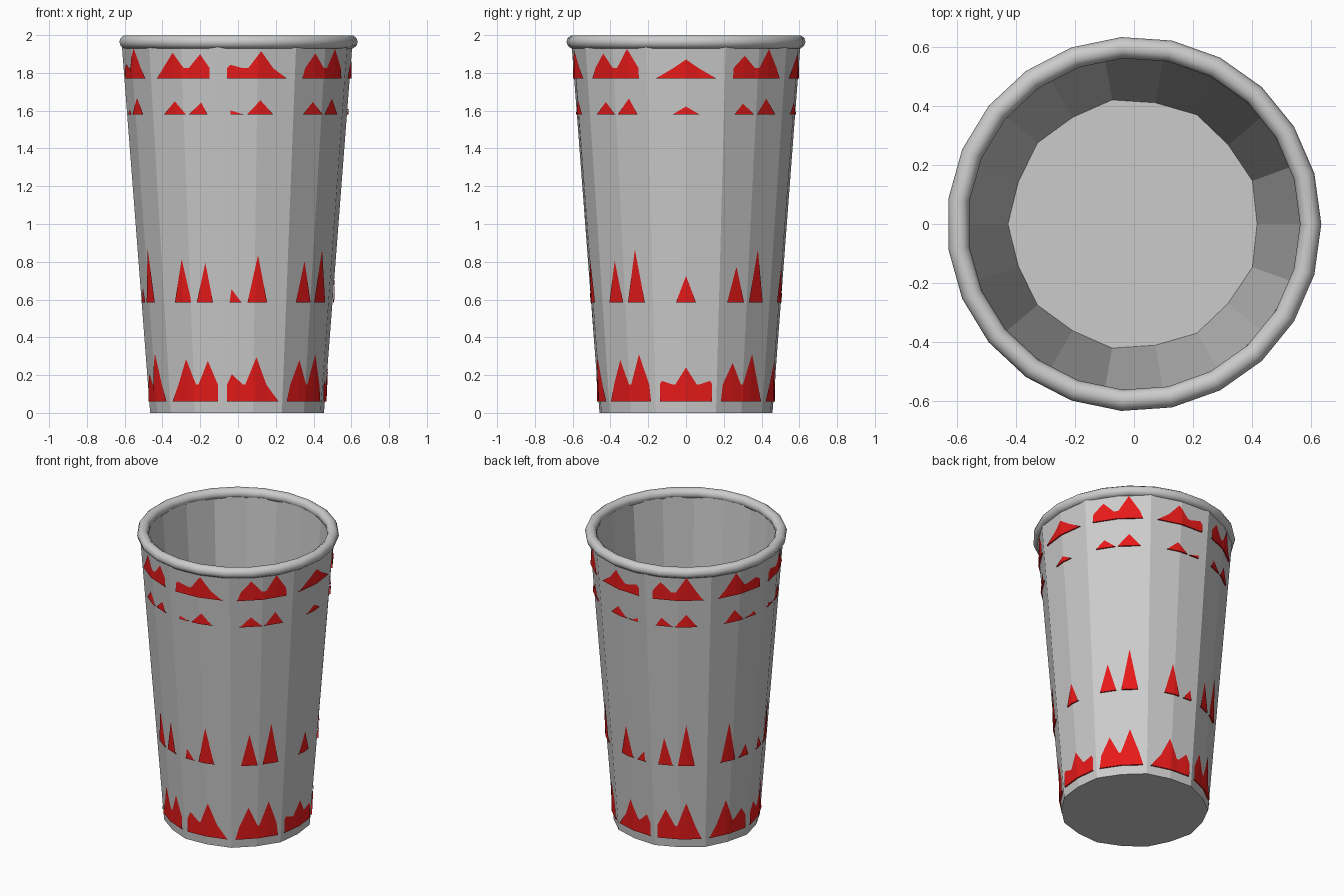
import bpy, bmesh, math

if "Cube" in bpy.data.objects:
    bpy.data.objects.remove(bpy.data.objects["Cube"])

SIDES, STEP = 18, math.radians(20)
PANEL, STRIPE = 40.0, 360 / 23


def new_object(name, bm, material=None):
    bmesh.ops.recalc_face_normals(bm, faces=bm.faces)
    mesh = bpy.data.meshes.new(name)
    bm.to_mesh(mesh)
    bm.free()
    obj = bpy.data.objects.new(name, mesh)
    bpy.context.collection.objects.link(obj)
    if material:
        mesh.materials.append(material)
    return obj


def corner(i, z):
    # odd corners are the panel seams and stand slightly proud
    r = (0.465 if i % 2 else 0.455) + 0.077 * z
    return r * math.cos(i * STEP), r * math.sin(i * STEP)


def on_wall(deg, z, lift):
    # point on the flat wall facet at this angle, pushed outwards
    a = math.radians(deg)
    i = math.floor(a / STEP + 1e-6)
    (x0, y0), (x1, y1) = corner(i, z), corner(i + 1, z)
    r = (x0 * y1 - x1 * y0) / (math.cos(a) * (y1 - y0) - math.sin(a) * (x1 - x0))
    r += lift
    return r * math.cos(a), r * math.sin(a), z


def bridge(bm, a, b):
    n = len(a)
    for i in range(n):
        bm.faces.new((a[i], a[(i + 1) % n], b[(i + 1) % n], b[i]))


# Cup body: faceted outer wall, inner wall, floor and base
bm = bmesh.new()
rings = []
for z, thick in ((0, 0), (1.95, 0), (1.95, 0.04), (0.02, 0.04)):
    ring = []
    for i in range(SIDES):
        x, y = corner(i, z)
        s = 1 - thick / math.hypot(x, y)
        ring.append(bm.verts.new((x * s, y * s, z)))
    rings.append(ring)
for a, b in zip(rings, rings[1:]):
    bridge(bm, a, b)
bm.faces.new(rings[0])
bm.faces.new(rings[-1])
new_object("cup_body", bm)

# Rolled rim
bpy.ops.mesh.primitive_torus_add(major_segments=23, minor_segments=10,
                                 major_radius=0.598, minor_radius=0.036,
                                 location=(0, 0, 1.964))
rim = bpy.context.object
rim.name = "rolled_rim"
bpy.ops.object.shade_smooth_by_angle(angle=math.radians(50))

# Red zigzag bands: peak heights by stripe number, front half and back half
red = bpy.data.materials.new("red")
red.diffuse_color = (0.8, 0.01, 0.01, 1)
red.use_nodes = True
red.node_tree.nodes["Principled BSDF"].inputs["Base Color"].default_value = red.diffuse_color
FRONT = [.14, 0, .28, .22, 0, .25, .07, .21, .23, 0, .29, .08]
BACK = [.14, 0, .19, .28, 0, .21, .07, .19, .29, 0, .27, .08]


def zigzag_band(name, base, scale, rise, valley, width, reach):
    bm = bmesh.new()
    for p in range(9):
        mid = p * PANEL
        cols = [(-reach, 0.0)]
        for k in range(-11, 12):
            off = (k * STRIPE - mid + 180) % 360 - 180
            h = (BACK if k > 0 else FRONT)[abs(k)]
            if abs(off) > 17 or (h == 0 and rise == 0):
                continue
            if h == 0 and valley < 0.08:
                continue
            top = h * scale + rise
            for d, t in ((-width, valley), (0, top), (width, valley)):
                cols.append((max(-reach, min(reach, off + d)), t))
        cols.append((reach, 0.0))
        cols.sort(key=lambda c: c[0])
        # split at the facet edge in the middle of the panel
        for (a, h0), (b, h1) in list(zip(cols, cols[1:])):
            if a < -0.01 and b > 0.01:
                cols.append((0.0, h0 + (h1 - h0) * -a / (b - a)))
        cols.sort(key=lambda c: c[0])
        for (a, h0), (b, h1) in zip(cols, cols[1:]):
            if b - a < 0.05 or max(h0, h1) < 0.002:
                continue
            lo = [bm.verts.new(on_wall(mid + t, base, 0.009)) for t in (a, b)]
            hi = [bm.verts.new(on_wall(mid + t, base + h, 0.003))
                  for t, h in ((a, h0), (b, h1)) if h >= 0.002]
            inner = [bm.verts.new(on_wall(mid + t, base, -0.002)) for t in (a, b)]
            bm.faces.new(lo + hi[::-1])
            bm.faces.new((lo[1], lo[0], inner[0], inner[1]))
    # face the strips outwards
    mesh_obj = new_object(name, bm, red)
    bm = bmesh.new()
    bm.from_mesh(mesh_obj.data)
    for f in bm.faces:
        f.normal_update()
        c = f.calc_center_median()
        if abs(f.normal.z) < 0.7 and f.normal.x * c.x + f.normal.y * c.y < 0:
            f.normal_flip()
        elif f.normal.z > 0.7:
            f.normal_flip()
    bm.to_mesh(mesh_obj.data)
    bm.free()


zigzag_band("top_red_band", 1.77, 0.40, 0.045, 0.055, 6.5, 15.5)
zigzag_band("upper_red_band", 1.58, 0.30, 0.0, 0.0, 7.0, 14)
zigzag_band("lower_red_band", 0.585, 1.0, 0.0, 0.0, 6.0, 15)
zigzag_band("bottom_red_band", 0.06, 0.50, 0.11, 0.09, 7.0, 17)
